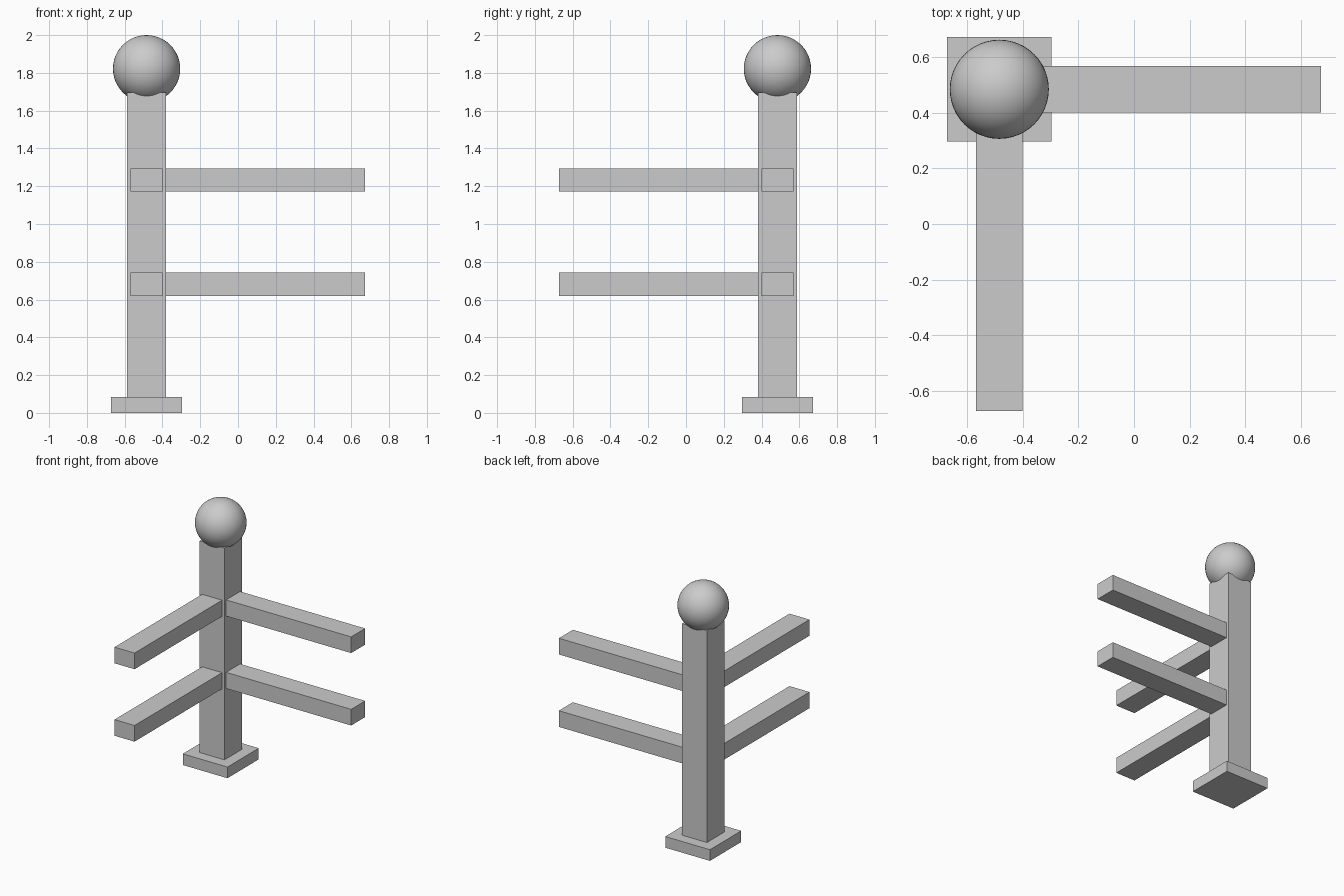
import bpy
from mathutils import Vector

if "Cube" in bpy.data.objects:
    bpy.data.objects.remove(bpy.data.objects["Cube"])

gray = bpy.data.materials.new("plain gray")
gray.diffuse_color = (0.6, 0.6, 0.6, 1)
gray.use_nodes = True
gray.node_tree.nodes["Principled BSDF"].inputs["Base Color"].default_value = gray.diffuse_color

C = 0.484  # post axis sits at (-C, C)


def box(name, lo, hi):
    lo, hi = Vector(lo), Vector(hi)
    bpy.ops.mesh.primitive_cube_add(size=1, location=(lo + hi) / 2)
    ob = bpy.context.object
    ob.name = name
    ob.scale = hi - lo
    bpy.ops.object.transform_apply(location=False, rotation=False, scale=True)
    ob.data.materials.append(gray)
    return ob


def column(name, half, z0, z1):
    return box(name, (-C - half, C - half, z0), (-C + half, C + half, z1))


# foot plate and post
column("base_plate", 0.188, 0, 0.085)
column("post", 0.104, 0.085, 1.695)

# two levels of rails, one along x and one along -y
for level, z0 in (("lower", 0.62), ("upper", 1.171)):
    z1 = z0 + 0.123
    box(level + "_side_rail", (-0.385, C - 0.084, z0), (0.672, C + 0.084, z1))
    box(level + "_front_rail", (-C - 0.084, -0.672, z0), (-C + 0.084, 0.385, z1))

# ball finial
bpy.ops.mesh.primitive_uv_sphere_add(segments=48, ring_count=24, radius=0.178,
                                     location=(-C, C, 1.822))
ball = bpy.context.object
ball.name = "ball_finial"
ball.data.materials.append(gray)
bpy.ops.object.shade_smooth()
